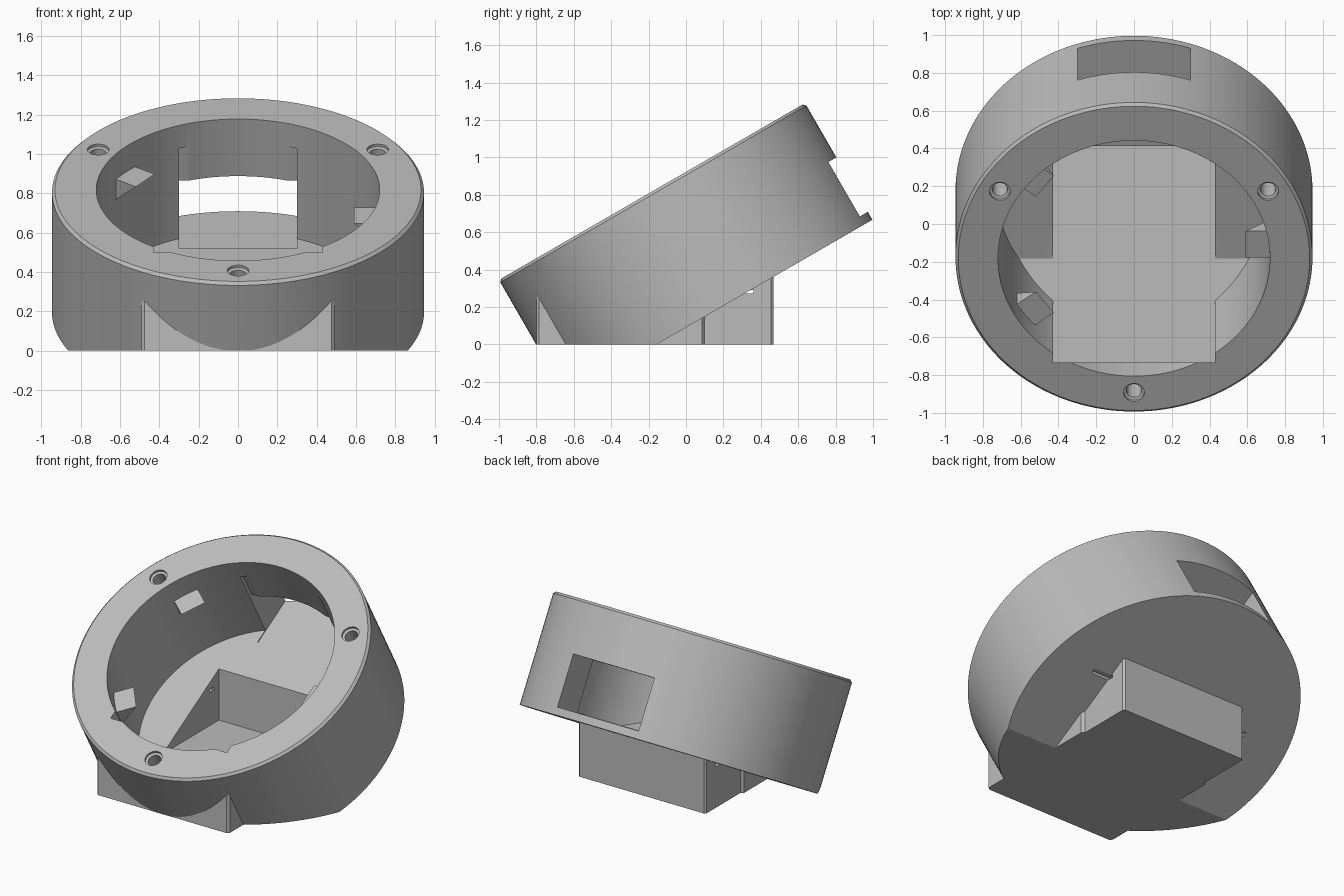
import bpy, bmesh, math
from mathutils import Matrix

if "Cube" in bpy.data.objects:
    bpy.data.objects.remove(bpy.data.objects["Cube"], do_unlink=True)

# Frame of the tilted drum: origin at the centre of its underside
TILT = Matrix.Translation((0, 0.178, 0.194)) @ Matrix.Rotation(math.radians(30), 4, 'X')
FLAT = Matrix.Identity(4)
R_OUT, R_IN, HEIGHT, FLOOR = 0.945, 0.72, 0.72, 0.055

grey = bpy.data.materials.new("plain_grey")
grey.use_nodes = True
grey.diffuse_color = (0.5, 0.5, 0.5, 1)
grey.node_tree.nodes["Principled BSDF"].inputs["Base Color"].default_value = (0.5, 0.5, 0.5, 1)


def finish(name, bm, matrix):
    bmesh.ops.transform(bm, matrix=matrix, verts=bm.verts)
    bmesh.ops.recalc_face_normals(bm, faces=bm.faces)
    mesh = bpy.data.meshes.new(name)
    bm.to_mesh(mesh)
    bm.free()
    mesh.materials.append(grey)
    ob = bpy.data.objects.new(name, mesh)
    bpy.context.collection.objects.link(ob)
    return ob


def prism(name, outline, low, high, matrix=FLAT):
    """Extrude a flat outline along z."""
    bm = bmesh.new()
    face = bm.faces.new([bm.verts.new((x, y, low)) for x, y in outline])
    top = bmesh.ops.extrude_face_region(bm, geom=[face])["geom"]
    bmesh.ops.translate(bm, vec=(0, 0, high - low),
                        verts=[v for v in top if isinstance(v, bmesh.types.BMVert)])
    return finish(name, bm, matrix)


def block(name, x0, x1, y0, y1, z0, z1, matrix=FLAT):
    return prism(name, [(x0, y0), (x1, y0), (x1, y1), (x0, y1)], z0, z1, matrix)


def turned(name, rings, sides, matrix):
    """Stack of circles given as (radius, height)."""
    bm = bmesh.new()
    loops = [[bm.verts.new((r * math.cos(i * math.tau / sides), r * math.sin(i * math.tau / sides), h))
              for i in range(sides)] for r, h in rings]
    for a, b in zip(loops, loops[1:]):
        for i in range(sides):
            j = (i + 1) % sides
            bm.faces.new((a[i], a[j], b[j], b[i]))
    bm.faces.new(loops[0])
    bm.faces.new(loops[-1])
    return finish(name, bm, matrix)


def combine(target, tool, operation):
    mod = target.modifiers.new(operation, 'BOOLEAN')
    mod.operation, mod.solver, mod.object = operation, 'EXACT', tool
    bpy.context.view_layer.objects.active = target
    bpy.ops.object.modifier_apply(modifier=mod.name)
    bpy.data.objects.remove(tool, do_unlink=True)


# Tilted drum with a small chamfer on the rim
body = turned("tilted_housing", [(R_OUT, 0), (R_OUT, HEIGHT - 0.015), (R_OUT - 0.015, HEIGHT)], 144, TILT)

# Upright base box: chamfered corners, a little narrower at the back
half = [(0.475, -0.8), (0.49, -0.785), (0.49, 0.085), (0.472, 0.1), (0.472, 0.455), (0.46, 0.468)]
outline = half + [(-x, y) for x, y in reversed(half)]
combine(body, prism("base_box", outline, -0.1, 0.4), 'UNION')

# Flat underside
combine(body, block("ground_cut", -2, 2, -2, 2, -2, 0), 'DIFFERENCE')

# Round cavity, kept above the level base floor
cavity = turned("cavity", [(R_IN, FLOOR), (R_IN, 1)], 144, TILT)
combine(cavity, block("cavity_floor", -2, 2, -2, 2, -2, 0.05), 'DIFFERENCE')
combine(body, cavity, 'DIFFERENCE')

# Rectangular well going straight down into the base
combine(body, block("well", -0.43, 0.43, -0.732, 0.412, 0.05, 0.65), 'DIFFERENCE')

# Rear opening and the flat recess inside it
combine(body, block("rear_opening", -0.3, 0.3, 0.557, 1.2, 0.049, 0.385, TILT), 'DIFFERENCE')
combine(body, block("rear_recess", -0.3, 0.3, 0.557, 0.676, 0.049, 0.585, TILT), 'DIFFERENCE')

# Small vent through both sides of the base
combine(body, block("side_vent", -0.6, 0.6, 0.315, 0.36, 0.272, 0.292), 'DIFFERENCE')

# Countersunk screw holes in the rim
for angle in (30, 150, 270):
    place = TILT @ Matrix.Rotation(math.radians(angle), 4, 'Z') @ Matrix.Translation((0.82, 0, 0))
    hole = turned("screw_hole", [(0.04, 0.45), (0.04, HEIGHT - 0.02), (0.055, HEIGHT - 0.015),
                                 (0.055, HEIGHT + 0.1)], 32, place)
    combine(body, hole, 'DIFFERENCE')

# Wedge-shaped catches on the inner wall
stand = Matrix.Rotation(math.radians(90), 4, 'X')
for angle in (0, 143, 217):
    place = TILT @ Matrix.Rotation(math.radians(angle), 4, 'Z') @ stand
    wedge = prism("catch", [(0.59, 0.57), (0.75, 0.57), (0.75, 0.42)], -0.08, 0.08, place)
    combine(body, wedge, 'UNION')

# Smooth round walls, crisp edges
bpy.ops.object.select_all(action='DESELECT')
body.select_set(True)
bpy.context.view_layer.objects.active = body
bpy.ops.object.shade_smooth_by_angle(angle=math.radians(25))
